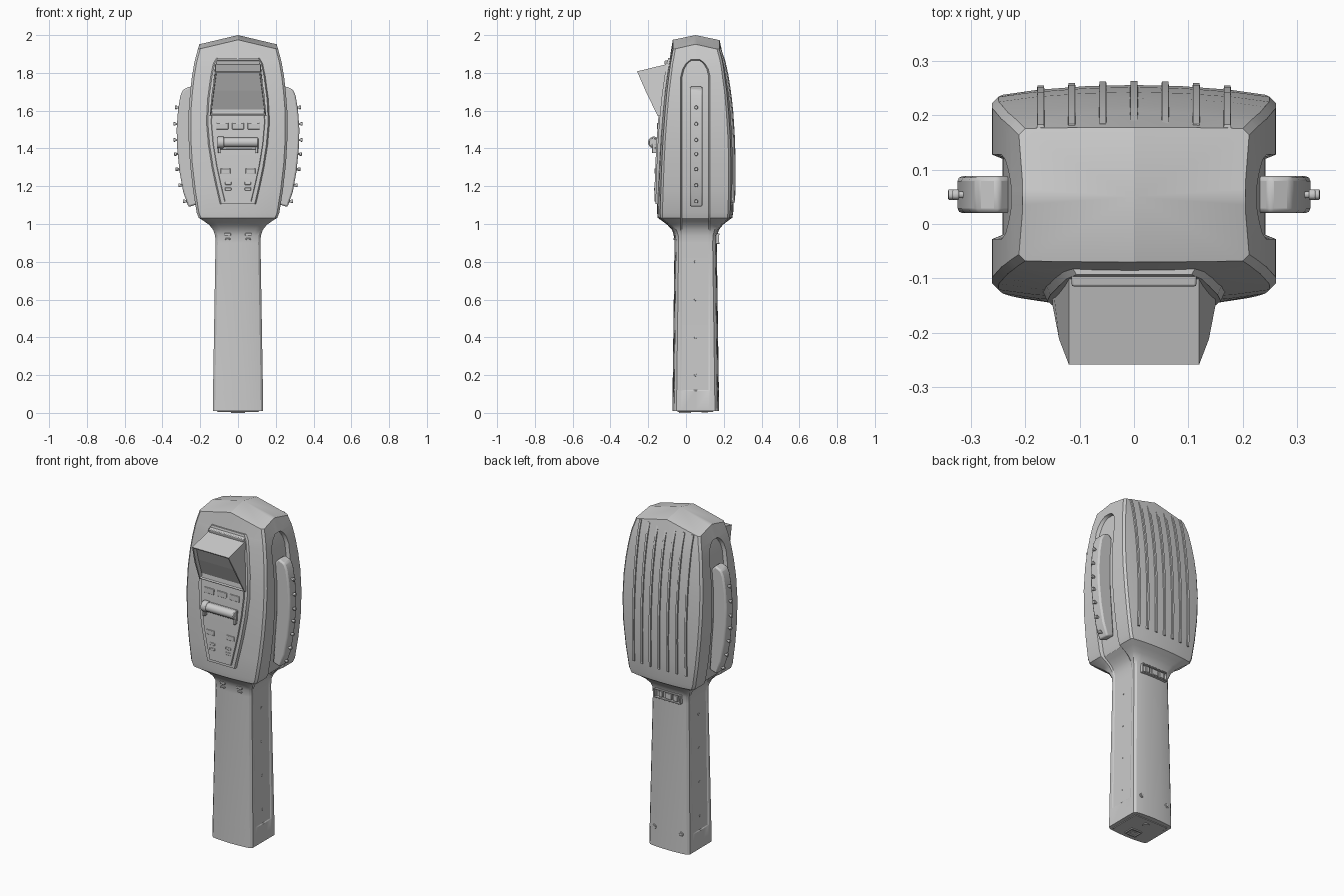
import bpy, bmesh, math
from mathutils import Vector, Matrix

if "Cube" in bpy.data.objects:
    bpy.data.objects.remove(bpy.data.objects["Cube"])

YC = 0.05
# z, half width, front y, back y, bulge, side recess depth, recess half width
LEV = [
    (.010, .133, -.072, .175, .010, 0, .070), (.115, .132, -.071, .174, .010, 0, .070),
    (.120, .132, -.071, .174, .010, .004, .070), (.900, .119, -.061, .163, .010, .004, .070),
    (.940, .121, -.063, .165, .010, .004, .070), (.970, .132, -.075, .175, .011, .006, .070),
    (.995, .152, -.098, .195, .012, .010, .070), (1.015, .180, -.125, .220, .014, .014, .070),
    (1.033, .208, -.150, .245, .015, .018, .070), (1.060, .219, -.153, .250, .016, .020, .070),
    (1.180, .238, -.151, .255, .018, .020, .070), (1.320, .254, -.146, .256, .018, .020, .070),
    (1.460, .262, -.139, .252, .018, .020, .070), (1.600, .261, -.128, .243, .018, .020, .070),
    (1.700, .253, -.117, .232, .016, .020, .070), (1.780, .244, -.105, .219, .014, .020, .070),
    (1.820, .237, -.098, .212, .012, .020, .060), (1.850, .232, -.092, .205, .010, .020, .042),
    (1.866, .228, -.088, .201, .009, .020, .022), (1.871, .227, -.087, .200, .009, 0, .015),
    (1.930, .212, -.070, .178, .002, 0, .015)]


def at(z, col):
    """Value of a body table column at height z."""
    for a, b in zip(LEV, LEV[1:]):
        if z <= b[0]:
            t = max(0, (z - a[0]) / (b[0] - a[0]))
            return a[col] + t * (b[col] - a[col])
    return LEV[-1][col]


def front(z, x=0):
    return at(z, 2) + at(z, 4) * (x / at(z, 1)) ** 2


def back(z, x=0):
    return at(z, 3) - at(z, 4) * (x / at(z, 1)) ** 2


def finish(name, bm, bevel=0, smooth=True):
    bmesh.ops.recalc_face_normals(bm, faces=bm.faces)
    me = bpy.data.meshes.new(name)
    bm.to_mesh(me)
    bm.free()
    ob = bpy.data.objects.new(name, me)
    bpy.context.collection.objects.link(ob)
    if bevel:
        m = ob.modifiers.new("bevel", 'BEVEL')
        m.width, m.segments, m.limit_method = bevel, 2, 'ANGLE'
    if smooth:
        bpy.ops.object.select_all(action='DESELECT')
        ob.select_set(True)
        bpy.context.view_layer.objects.active = ob
        bpy.ops.object.shade_smooth_by_angle(angle=math.radians(25))
    return ob


def loft(name, rings, tip=None, bevel=0):
    bm = bmesh.new()
    vs = [[bm.verts.new(p) for p in r] for r in rings]
    n = len(rings[0])
    for a, b in zip(vs, vs[1:]):
        for i in range(n):
            j = (i + 1) % n
            bm.faces.new((a[i], a[j], b[j], b[i]))
    bm.faces.new(vs[0])
    if tip:
        t = bm.verts.new(tip)
        for i in range(n):
            bm.faces.new((vs[-1][i], vs[-1][(i + 1) % n], t))
    else:
        bm.faces.new(vs[-1])
    return finish(name, bm, bevel)


def box(name, c, size, bevel=.003, tilt=0):
    bm = bmesh.new()
    bmesh.ops.create_cube(bm, size=1, matrix=Matrix.Translation(c)
                          @ Matrix.Rotation(tilt, 4, 'X') @ Matrix.Diagonal((*size, 1)))
    return finish(name, bm, bevel)


def rod(name, c, r, length, axis, bevel=.002, sides=16):
    bm = bmesh.new()
    rot = Vector((0, 0, 1)).rotation_difference(Vector(axis)).to_matrix().to_4x4()
    bmesh.ops.create_cone(bm, cap_ends=True, segments=sides, radius1=r, radius2=r,
                          depth=length, matrix=Matrix.Translation(c) @ rot)
    return finish(name, bm, bevel)


# Body: handle, flared neck and head in one loft with recessed sides
def ring(row):
    z, X, yf, yb, bu, r, h = row
    half = [(f * X, yf + bu * f * f) for f in (0, .35, .7)]
    half += [(X - .012, yf + bu), (X, yf + bu + .012), (X, YC - h - .008), (X - r, YC - h), (X - r, YC),
             (X - r, YC + h), (X, YC + h + .008), (X, yb - bu - .012), (X - .012, yb - bu)]
    half += [(f * X, yb - bu * f * f) for f in (.7, .35, 0)]
    if row is LEV[-1]:
        half = [(x - (.007 if abs(y - YC) < .03 else 0), y) for x, y in half]
        half[0], half[-1] = (0, yf), (0, yb)
    full = half + [(-x, y) for x, y in half[-2:0:-1]]
    if row is LEV[-1]:      # faceted roof
        return [(x, y, 2 - .05 * abs(x) / .21 - .025 * abs(y - YC) / .12) for x, y in full]
    return [(x, y, z) for x, y in full]


loft("body", [ring(r) for r in LEV], tip=(0, YC, 2))

# Raised front panel with chamfered rim
outline = [(1.105, .100), (1.2, .122), (1.3, .143), (1.42, .162), (1.54, .172),
           (1.66, .166), (1.78, .150), (1.85, .136), (1.880, .118)]


def panel_rings(d, inset, zin):
    out = []
    for z, w in outline:
        zz = 1.49 + (z - 1.49) * zin
        w -= inset
        y = front(zz)
        out.append([(x, front(zz, x) + .01, zz) for x in (-w, 0, w)]
                   + [(x, y - d, zz) for x in (w - .012, 0, .012 - w)])
    return out


loft("front_panel", panel_rings(.009, 0, 1))
loft("front_panel_face", panel_rings(.016, .02, .96))

# Screen hood: wedge with a recessed screen on the slanted front
bm = bmesh.new()
q = [[bm.verts.new((s * w, y, z)) for w, y, z in
      ((.120, -.085, 1.850), (.120, -.259, 1.808), (.138, -.212, 1.700), (.150, -.150, 1.572), (.150, -.110, 1.572))]
     for s in (-1, 1)]
L, R = q
slant = [bm.faces.new((L[i], R[i], R[i + 1], L[i + 1])) for i in (1, 2)]
for i in (0, 3, 4):
    bm.faces.new((L[i], R[i], R[(i + 1) % 5], L[(i + 1) % 5]))
bm.faces.new(L)
bm.faces.new(R)
bmesh.ops.recalc_face_normals(bm, faces=bm.faces)
bmesh.ops.inset_region(bm, faces=slant, thickness=.009, depth=0)
bmesh.ops.inset_region(bm, faces=slant, thickness=.003, depth=-.022)
finish("screen_hood", bm, smooth=False)
box("hood_mount", (0, -.098, 1.852), (.23, .03, .03), .004, .2)


# Buttons on the panel and neck
def button(name, x, z, w, h, lift):
    box(name, (x, front(z) - lift + .006, z), (w, .018, h), .003)


for x in (-.083, 0, .083):
    button("menu_button", x, 1.518, .064, .034, .016)
for s in (-1, 1):
    button("lower_button", s * .066, 1.28, .052, .028, .016)
    button("small_button", s * .052, 1.215, .034, .016, .015)
    button("small_button", s * .052, 1.185, .034, .016, .015)
    button("neck_button", s * .055, .945, .034, .014, .002)
    button("neck_button", s * .055, .92, .028, .010, .002)

# Roller knob with end cap and cradle feet
rod("roller", (.01, -.172, 1.432), .025, .19, (1, 0, 0), .004, 20)
rod("roller_cap", (-.092, -.170, 1.432), .031, .034, (1, 0, 0), .005, 20)
box("roller_bed", (0, -.155, 1.425), (.215, .02, .06), .004)
for s in (-1, 1):
    box("roller_foot", (s * .099, -.163, 1.40), (.014, .034, .05), .003)

# Side arms with rows of studs
arm = [(.215, 1.105), (.262, 1.09), (.290, 1.17), (.310, 1.28), (.322, 1.40), (.325, 1.50),
       (.318, 1.60), (.305, 1.68), (.290, 1.712), (.250, 1.73), (.225, 1.70), (.235, 1.40)]


def arm_x(z):
    for (xa, za), (xb, zb) in zip(arm[1:9], arm[2:9]):
        if z <= zb:
            return xa + (xb - xa) * (z - za) / (zb - za)


for s in (-1, 1):
    loft("side_arm", [[(s * x, y, z) for x, z in arm] for y in (.02, .088)], bevel=.009)
    for z in (1.12, 1.205, 1.29, 1.37, 1.445, 1.53, 1.617):
        x = arm_x(z)
        rod("arm_stud", (s * (x + .003), .054, z), .006, .03, (1, 0, 0), 0, 12)
        rod("arm_stud_head", (s * (x + .013), .054, z), .010, .012, (1, 0, 0), .003, 12)
    # Handle side screws
    for z in (.2, .4, .6, .8):
        rod("side_screw", (s * (at(z, 1) - .005), YC, z), .007, .006, (1, 0, 0), .001, 10)

# Back ribs following the curved back
zs = [1.115 + i * .815 / 12 for i in range(13)]
for i in range(7):
    x = (i - 3) * .0573
    loft("back_rib", [[(x - .009, back(z, x) - .015, z), (x + .009, back(z, x) - .015, z),
                       (x + .006, back(z, x) + .007, z), (x - .006, back(z, x) + .007, z)] for z in zs])

# Switch window on the back of the neck: frame, divided keys
for dz in (-.024, .024):
    box("switch_frame_rail", (0, .166, .922 + dz), (.17, .022, .007), .002)
for x in (-.083, .083):
    box("switch_frame_end", (x, .164, .922), (.007, .024, .052), .002)
for x, w in ((-.05, .03), (-.005, .04), (.045, .022)):
    box("switch_key", (x, .164, .922), (w, .020, .034), .002)

# Screws on the back of the handle
for s in (-1, 1):
    rod("handle_screw_rim", (s * .088, .168, .125), .013, .008, (0, 1, 0), .002)
    rod("handle_screw", (s * .088, .170, .125), .007, .009, (0, 1, 0), .001)

# Base: plate, connector frame and socket
box("base_plate", (0, YC, .009), (.22, .19, .006), .001)
for s in (-1, 1):
    box("connector_side", (s * .033, -.005, .006), (.008, .06, .012), .001)
    box("connector_edge", (0, -.005 + s * .028, .006), (.066, .008, .012), .001)
box("connector_tongue", (0, -.005, .007), (.03, .02, .008), .001)
rod("base_socket", (0, .10, .006), .018, .008, (0, 0, 1), .002)
